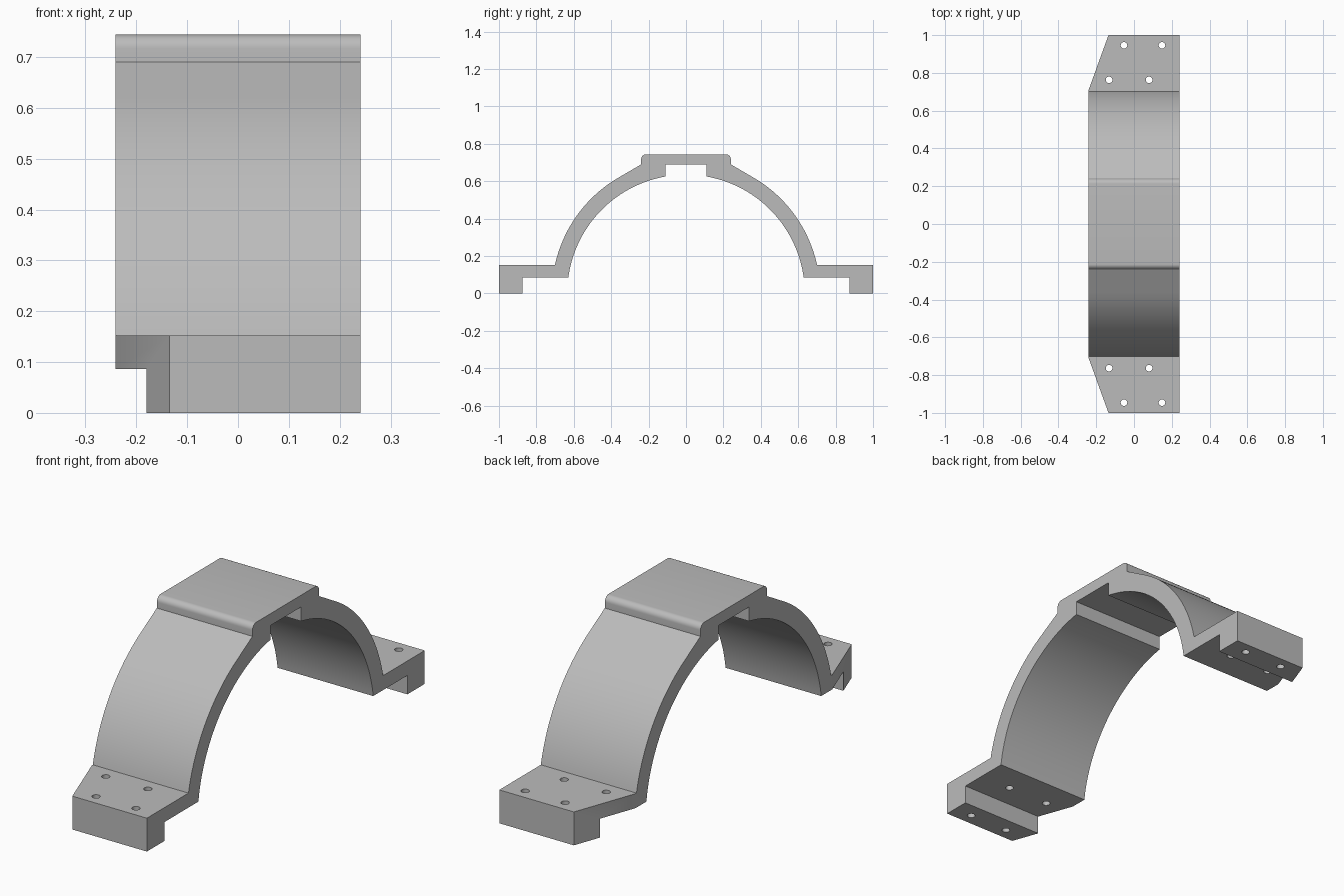
import bpy, bmesh
from math import sin, cos, atan2, hypot, acos, pi, radians
from mathutils import Vector, Matrix

cube = bpy.data.objects.get("Cube")
if cube:
    bpy.data.objects.remove(cube, do_unlink=True)

HALF_W = 0.241
R_OUT, R_IN = 0.717, 0.635
PLATE_TOP, PLATE_LOW, ROOF = 0.152, 0.086, 0.744
STEP_Y, STEP_Z = 0.24, 0.69
FILLET = 0.027


def arc(radius, start, end, steps, cy=0, cz=0):
    return [(cy + radius * cos(start + (end - start) * i / steps),
             cz + radius * sin(start + (end - start) * i / steps))
            for i in range(steps + 1)]


def grey_material():
    mat = bpy.data.materials.new("plain grey")
    mat.use_nodes = True
    colour = (0.5, 0.5, 0.5, 1)
    mat.diffuse_color = colour
    mat.node_tree.nodes["Principled BSDF"].inputs["Base Color"].default_value = colour
    return mat


# Half of the section, from the roof centre down the outside and back up the inside
tangent = atan2(STEP_Z, STEP_Y) - acos(R_OUT / hypot(STEP_Y, STEP_Z))
from math import asin
half = arc(FILLET, pi / 2, 0, 8, STEP_Y - FILLET, ROOF - FILLET)
half += [(STEP_Y, STEP_Z)]
half += arc(R_OUT, tangent, asin(PLATE_TOP / R_OUT), 32)
half += [(1, PLATE_TOP), (1, 0), (0.875, 0), (0.875, PLATE_LOW)]
half += arc(R_IN, asin(PLATE_LOW / R_IN), acos(0.11 / R_IN), 40)
half += [(0.11, STEP_Z)]
section = half + [(-y, z) for y, z in reversed(half)]

# Arched bracket: section swept across the width
bm = bmesh.new()
face = bm.faces.new([bm.verts.new((-HALF_W, y, z)) for y, z in section])
swept = bmesh.ops.extrude_face_region(bm, geom=[face], use_keep_orig=True)
bmesh.ops.translate(bm, vec=(2 * HALF_W, 0, 0),
                    verts=[v for v in swept["geom"] if isinstance(v, bmesh.types.BMVert)])

# Slanted corners of both feet
for side in (1, -1):
    cut = bmesh.ops.bisect_plane(
        bm, geom=bm.verts[:] + bm.edges[:] + bm.faces[:], dist=1e-6,
        plane_co=(-0.135, side, 0), plane_no=Vector((-0.295, side * 0.107, 0)).normalized(),
        clear_outer=True)
    rim = [e for e in cut["geom_cut"] if isinstance(e, bmesh.types.BMEdge)]
    bmesh.ops.holes_fill(bm, edges=rim, sides=0)
bmesh.ops.recalc_face_normals(bm, faces=bm.faces)
mesh = bpy.data.meshes.new("arched_bracket")
bm.to_mesh(mesh)
bm.free()
mesh.materials.append(grey_material())
bracket = bpy.data.objects.new("arched_bracket", mesh)
bpy.context.collection.objects.link(bracket)

# Bolt holes through the feet
bm = bmesh.new()
for x, y in ((-0.053, 0.946), (0.148, 0.946), (-0.132, 0.763), (0.08, 0.763)):
    for side in (1, -1):
        bmesh.ops.create_cone(bm, cap_ends=True, segments=24, radius1=0.0175, radius2=0.0175,
                              depth=0.5, matrix=Matrix.Translation((x, side * y, 0.1)))
cut_mesh = bpy.data.meshes.new("bolt_hole_cutter")
bm.to_mesh(cut_mesh)
bm.free()
cutter = bpy.data.objects.new("bolt_hole_cutter", cut_mesh)
bpy.context.collection.objects.link(cutter)

bpy.ops.object.select_all(action="DESELECT")
bracket.select_set(True)
bpy.context.view_layer.objects.active = bracket
mod = bracket.modifiers.new("bolt_holes", "BOOLEAN")
mod.operation, mod.solver, mod.object = "DIFFERENCE", "EXACT", cutter
bpy.ops.object.modifier_apply(modifier=mod.name)
bpy.data.objects.remove(cutter, do_unlink=True)
bpy.ops.object.shade_smooth_by_angle(angle=radians(30))
